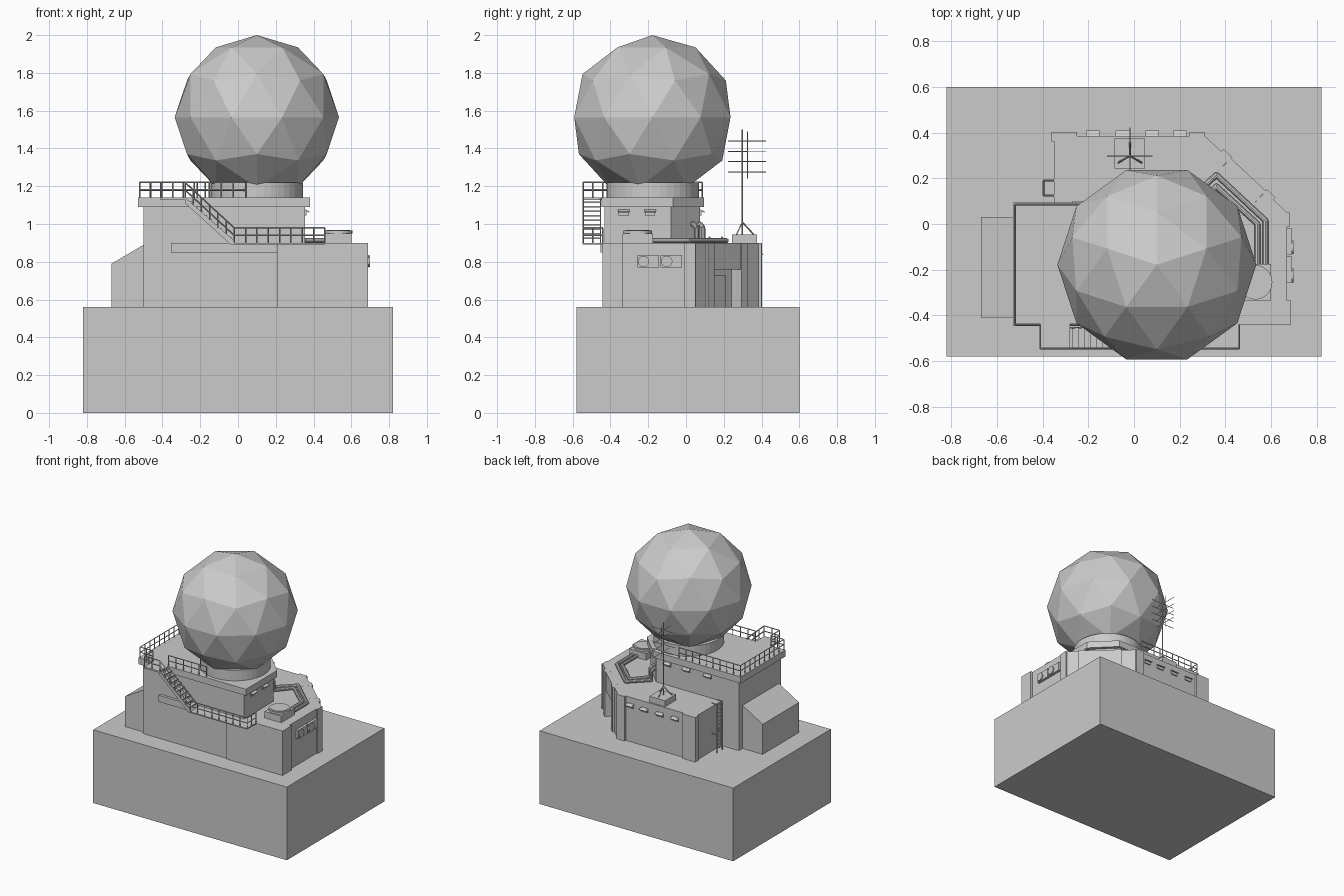
import bpy, bmesh, math
from mathutils import Matrix, Vector

cube = bpy.data.objects.get("Cube")
if cube:
    bpy.data.objects.remove(cube, do_unlink=True)

grey = bpy.data.materials.new("plain_grey")
grey.use_nodes = True
grey.diffuse_color = (0.6, 0.6, 0.6, 1)
grey.node_tree.nodes["Principled BSDF"].inputs["Base Color"].default_value = (0.6, 0.6, 0.6, 1)


def finish(name, bm):
    bmesh.ops.recalc_face_normals(bm, faces=bm.faces)
    mesh = bpy.data.meshes.new(name)
    bm.to_mesh(mesh)
    bm.free()
    mesh.materials.append(grey)
    obj = bpy.data.objects.new(name, mesh)
    bpy.context.collection.objects.link(obj)
    return obj


def add_box(bm, lo, hi, frame=Matrix()):
    lo, hi = Vector(lo), Vector(hi)
    bmesh.ops.create_cube(bm, size=1, matrix=frame @ Matrix.Translation((lo + hi) / 2)
                          @ Matrix.Diagonal((*(hi - lo), 1)))


def box(name, lo, hi, frame=Matrix()):
    bm = bmesh.new()
    add_box(bm, lo, hi, frame)
    return finish(name, bm)


def prism(name, points, push):
    bm = bmesh.new()
    face = bm.faces.new([bm.verts.new(p) for p in points])
    new = bmesh.ops.extrude_face_region(bm, geom=[face])["geom"]
    bmesh.ops.translate(bm, vec=push, verts=[v for v in new if isinstance(v, bmesh.types.BMVert)])
    return finish(name, bm)


def disc(name, centre, radius, depth, sides=32, turn=Matrix()):
    bm = bmesh.new()
    bmesh.ops.create_cone(bm, cap_ends=True, segments=sides, radius1=radius, radius2=radius,
                          depth=depth, matrix=Matrix.Translation(centre) @ turn)
    return finish(name, bm)


def add_bar(bm, p, q, r=0.003):
    p, q = Vector(p), Vector(q)
    turn = (q - p).to_track_quat('Z', 'Y').to_matrix().to_4x4()
    bmesh.ops.create_cone(bm, cap_ends=True, segments=4, radius1=r, radius2=r, depth=(q - p).length,
                          matrix=Matrix.Translation((p + q) / 2) @ turn)


def bars(name, pairs, r=0.003):
    bm = bmesh.new()
    for p, q in pairs:
        add_bar(bm, p, q, r)
    return finish(name, bm)


def railing(name, path, height=0.08, spacing=0.06):
    pairs = []
    for a, b in zip(path, path[1:]):
        a, b = Vector(a), Vector(b)
        for level in (0.5, 1):
            up = Vector((0, 0, height * level))
            pairs.append((a + up, b + up))
        count = max(1, round((b - a).length / spacing))
        for i in range(count + 1):
            foot = a.lerp(b, i / count)
            pairs.append((foot, foot + Vector((0, 0, height))))
    return bars(name, pairs, 0.004)


def wall_frame(x, y, z, angle):
    # local x runs along the wall, local -y points out of it
    return Matrix.Translation((x, y, z)) @ Matrix.Rotation(math.radians(angle), 4, 'Z')


def window(name, x, y, z, angle):
    frame = wall_frame(x, y, z, angle)
    bm = bmesh.new()
    add_box(bm, (-0.027, -0.008, -0.014), (0.027, 0.002, 0.014), frame)
    hood = frame @ Matrix.Translation((0, 0, 0.014)) @ Matrix.Rotation(math.radians(25), 4, 'X')
    add_box(bm, (-0.03, -0.026, -0.003), (0.03, 0.002, 0.003), hood)
    return finish(name, bm)


# Ground block and main buildings
BASE, ROOF, DECK = 0.56, 0.9, 1.14
box("ground_block", (-0.82, -0.58, 0), (0.82, 0.6, BASE))

low, high = Vector((0.67, 0.05, BASE)), Vector((0.31, 0.385, BASE))
along = (high - low).normalized()
outward = Vector((-along.y, along.x, 0)) * -1
inset = outward * -0.06
a, b = low.lerp(high, 0.27), low.lerp(high, 0.7)
prism("lower_building",
      [(-0.5, -0.432, BASE), (0.67, -0.432, BASE), low, a, a + inset, b + inset, b, high,
       (-0.35, 0.385, BASE), (-0.35, 0.075, BASE), (-0.5, 0.075, BASE)], (0, 0, ROOF - BASE))
prism("upper_building",
      [(-0.5, -0.432, ROOF), (0.355, -0.432, ROOF), (0.355, -0.08, ROOF), (0.2, 0.075, ROOF),
       (-0.5, 0.075, ROOF)], (0, 0, 0.19))
prism("upper_roof_slab",
      [(-0.53, -0.447, 1.09), (0.38, -0.447, 1.09), (0.38, -0.07, 1.09), (0.215, 0.095, 1.09),
       (-0.53, 0.095, 1.09)], (0, 0, 0.05))
prism("sloped_annex",
      [(-0.67, -0.41, BASE), (-0.5, -0.41, BASE), (-0.5, -0.41, 0.89), (-0.67, -0.41, 0.79)],
      (0, 0.44, 0))
box("front_block", (0.21, -0.442, BASE), (0.685, -0.42, ROOF))
box("front_ledge", (-0.355, -0.452, 0.85), (0.21, -0.42, ROOF))

# Pilasters and the angled doorway
box("right_front_pilaster", (0.66, -0.44, BASE), (0.687, -0.335, ROOF))
box("right_back_pilaster", (0.66, -0.01, BASE), (0.68, 0.05, ROOF))
box("back_left_pilaster", (0.24, 0.37, BASE), (0.31, 0.4, ROOF))
box("back_right_pilaster", (-0.36, 0.36, BASE), (-0.25, 0.402, ROOF))
mid = (a + b) / 2
door = wall_frame(mid.x, mid.y, BASE, math.degrees(math.atan2(along.y, along.x)))
box("door_lintel", (-0.105, -0.006, 0.2), (0.105, 0.06, 0.34), door)
box("door", (-0.045, 0.045, 0), (0.045, 0.065, 0.17), door)
for i, s in enumerate((-0.13, 0.13)):
    box(f"doorway_pilaster_{i}", (s - 0.025, -0.014, 0), (s + 0.025, 0.01, 0.34), door)

# Hooded windows
for i, x in enumerate((0.2, 0.08, -0.05, -0.18)):
    window(f"lower_back_window_{i}", x, 0.385, 0.835, 180)
for i, x in enumerate((0.1, -0.06, -0.24)):
    window(f"upper_back_window_{i}", x, 0.075, 1.06, 180)
for i, y in enumerate((-0.33, -0.19)):
    window(f"upper_side_window_{i}", 0.355, y, 1.06, 90)

# Wall fan units
quarter = Matrix.Rotation(math.pi / 2, 4, 'Y')
for i, y in enumerate((-0.2, -0.077)):
    box(f"fan_unit_{i}", (0.665, y - 0.057, 0.77), (0.69, y + 0.057, 0.835))
    disc(f"fan_cover_{i}", (0.692, y - 0.025, 0.802), 0.03, 0.012, 24, quarter)

# Roof vent and ducts
box("vent_box", (0.46, -0.335, ROOF), (0.6, -0.175, 0.95))
disc("vent_ring", (0.53, -0.255, 0.957), 0.075, 0.016)
disc("vent_cap", (0.53, -0.255, 0.96), 0.062, 0.016)


def duct(name, foot, turn, corner):
    top = foot.copy()
    top.z = 1.0
    pts = [top - Vector((0.05, 0.05, 0)), top - Vector((0.015, 0.015, 0)),
           top - Vector((0, 0, 0.02)), foot, turn, corner, Vector((corner.x, -0.18, corner.z))]
    bm = bmesh.new()
    for p, q in zip(pts, pts[1:]):
        way = (q - p).to_track_quat('Z', 'Y').to_matrix().to_4x4()
        bmesh.ops.create_cone(bm, cap_ends=True, segments=10, radius1=0.013, radius2=0.013,
                              depth=(q - p).length, matrix=Matrix.Translation((p + q) / 2) @ way)
        bmesh.ops.create_icosphere(bm, subdivisions=1, radius=0.013, matrix=Matrix.Translation(q))
    finish(name, bm)


duct("outer_duct", Vector((0.23, 0.09, 0.912)), Vector((0.36, 0.215, 0.912)), Vector((0.575, 0.015, 0.912)))
duct("inner_duct", Vector((0.265, 0.055, 0.912)), Vector((0.36, 0.165, 0.912)), Vector((0.54, 0, 0.912)))

# Faceted dome on its round pedestal
disc("dome_pedestal", (0.1, -0.175, 1.18), 0.245, 0.08, 40)
bm = bmesh.new()
bmesh.ops.create_icosphere(bm, subdivisions=2, radius=0.435,
                           matrix=Matrix.Translation((0.1, -0.178, 1.565))
                           @ Matrix.Rotation(math.pi / 2, 4, 'Z'))
finish("faceted_dome", bm)

# Walkway, landing, stairs
OUT, WALL = -0.545, -0.44
box("upper_landing", (-0.41, OUT - 0.004, DECK - 0.012), (-0.28, WALL, DECK))
box("lower_walkway", (-0.02, OUT - 0.004, ROOF - 0.008), (0.46, WALL, ROOF))
top, foot = Vector((-0.28, OUT, DECK)), Vector((-0.02, OUT, ROOF))
bm = bmesh.new()
steps = 10
for i in range(1, steps):
    p = top.lerp(foot, i / steps)
    add_box(bm, (p.x - 0.017, OUT, p.z - 0.004), (p.x + 0.013, -0.453, p.z + 0.004))
finish("stair_treads", bm)
for i, y in enumerate((OUT - 0.003, -0.456)):
    prism(f"stair_stringer_{i}", [(top.x, y, DECK), (foot.x, y, ROOF + 0.012), (foot.x, y, ROOF - 0.008),
                                  (foot.x - 0.02, y, ROOF - 0.008), (top.x, y, DECK - 0.03)], (0, 0.006, 0))

# Railings
railing("stair_rail", [top, foot])
railing("walkway_rail", [foot, (0.46, OUT, ROOF), (0.46, WALL, ROOF)])
railing("deck_rail", [(0, 0.085, DECK), (-0.52, 0.085, DECK), (-0.52, WALL, DECK), (-0.41, WALL, DECK),
                      (-0.41, OUT, DECK), top])
railing("front_deck_rail", [(-0.28, WALL, DECK), (0.04, WALL, DECK)])

# Wall ladder
rungs = [((-0.395, 0.125, z), (-0.395, 0.19, z)) for z in [BASE + 0.03 * i for i in range(1, 13)]]
for y in (0.125, 0.19):
    rungs += [((-0.395, y, BASE), (-0.395, y, 0.93)), ((-0.395, y, 0.93), (-0.35, y, 0.93)),
              ((-0.395, y, 0.7), (-0.35, y, 0.7))]
bars("wall_ladder", rungs, 0.005)

# Antenna mast on a roof plinth
mx, my = -0.018, 0.298
box("antenna_plinth", (-0.085, 0.243, ROOF), (0.048, 0.375, 0.945))
bars("antenna_mast", [((mx, my, 0.945), (mx, my, 1.5))], 0.005)
bars("antenna_second_rod", [((mx, my + 0.028, 1.24), (mx, my + 0.028, 1.49))], 0.002)
bars("antenna_tripod", [((mx, my, 1.01), (mx + 0.06 * math.cos(t), my + 0.06 * math.sin(t), 0.945))
                        for t in [math.radians(d) for d in (90, 210, 330)]], 0.004)
arms = []
for z in (1.275, 1.33, 1.385, 1.44):
    arms += [((mx - 0.1, my, z), (mx + 0.1, my, z)), ((mx, my - 0.075, z), (mx, my + 0.125, z))]
bars("antenna_arms", arms, 0.0025)
